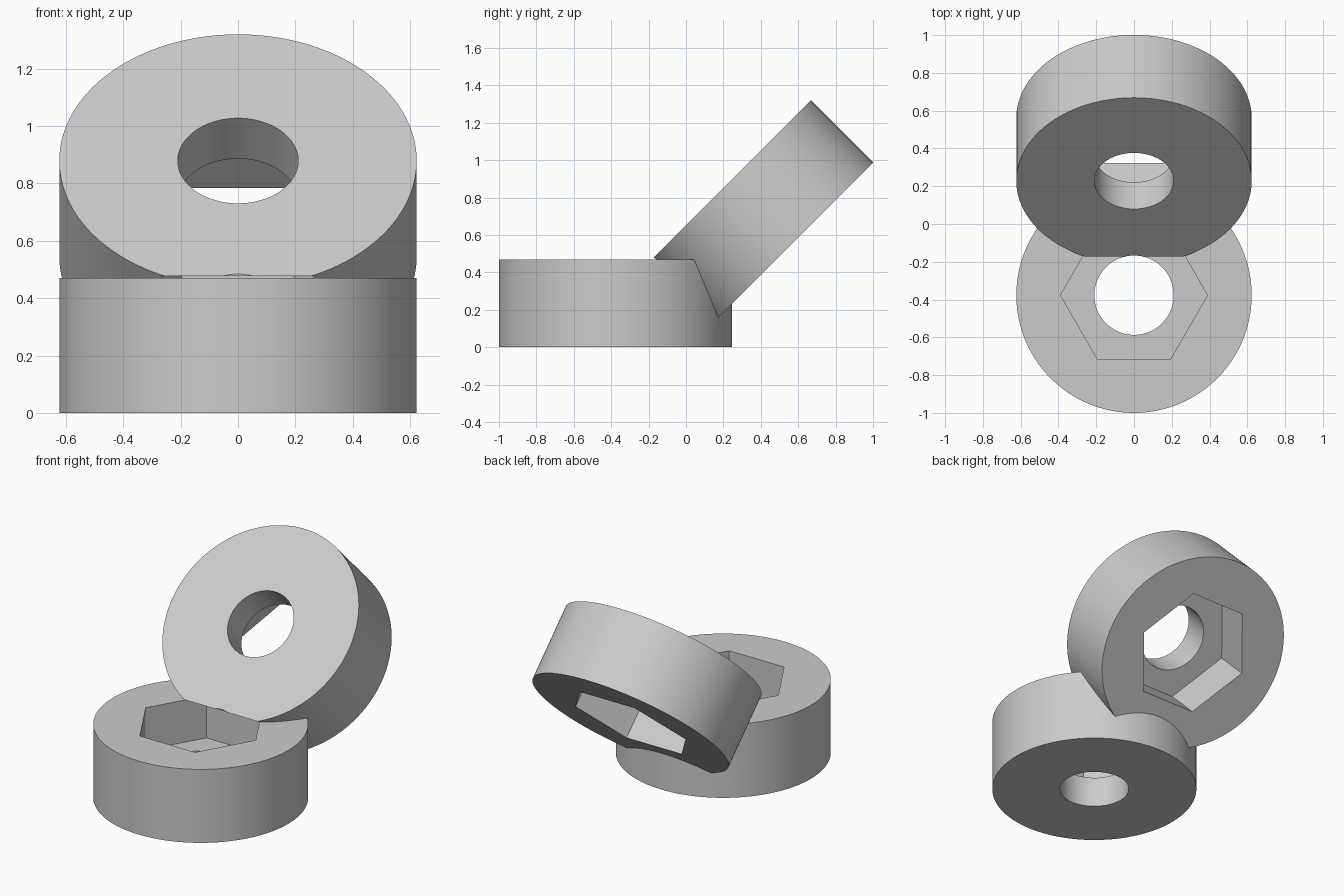
import bpy, math
from mathutils import Matrix

if "Cube" in bpy.data.objects:
    bpy.data.objects.remove(bpy.data.objects["Cube"])

R, HOLE, HEX, H, FLOOR = 0.623, 0.21, 0.389, 0.47, 0.20
grey = bpy.data.materials.new("light grey")
grey.diffuse_color = (0.6, 0.6, 0.6, 1)
grey.use_nodes = True
grey.node_tree.nodes["Principled BSDF"].inputs["Base Color"].default_value = grey.diffuse_color


def prism(name, sides, radius, z0, z1, frame):
    """Upright prism from z0 to z1, placed in the given frame."""
    bpy.ops.mesh.primitive_cylinder_add(vertices=sides, radius=radius, depth=z1 - z0)
    ob = bpy.context.object
    ob.name = name
    # a six-sided prism gets its corners on +-x
    turn = Matrix.Rotation(math.pi / 2, 4, 'Z') if sides == 6 else Matrix()
    ob.data.transform(frame @ Matrix.Translation((0, 0, (z0 + z1) / 2)) @ turn)
    return ob


def boolean(target, tool, operation):
    mod = target.modifiers.new(operation.lower(), 'BOOLEAN')
    mod.operation, mod.object, mod.solver = operation, tool, 'EXACT'
    bpy.context.view_layer.objects.active = target
    bpy.ops.object.modifier_apply(modifier=mod.name)
    bpy.data.objects.remove(tool, do_unlink=True)


# Flat ring on the ground, and the same ring tipped over with its pocket facing back and down
frames = [Matrix.Translation((0, -0.377, 0)),
          Matrix.Translation((0, 0.228, 0.879)) @ Matrix.Rotation(math.radians(-135), 4, 'X')]

# Solid discs joined
body = prism("joined_rings", 160, R, 0, H, frames[0])
boolean(body, prism("tilted_disc", 160, R, 0, H, frames[1]), 'UNION')

# Bolt holes and hexagonal nut pockets cut through the joined body
for frame in frames:
    boolean(body, prism("hole_cutter", 96, HOLE, -0.02, H + 0.03, frame), 'DIFFERENCE')
    boolean(body, prism("nut_cutter", 6, HEX, FLOOR, H + 0.008, frame), 'DIFFERENCE')

body.data.materials.clear()
body.data.materials.append(grey)
bpy.ops.object.select_all(action='DESELECT')
body.select_set(True)
bpy.context.view_layer.objects.active = body
bpy.ops.object.shade_smooth_by_angle(angle=math.radians(20))
